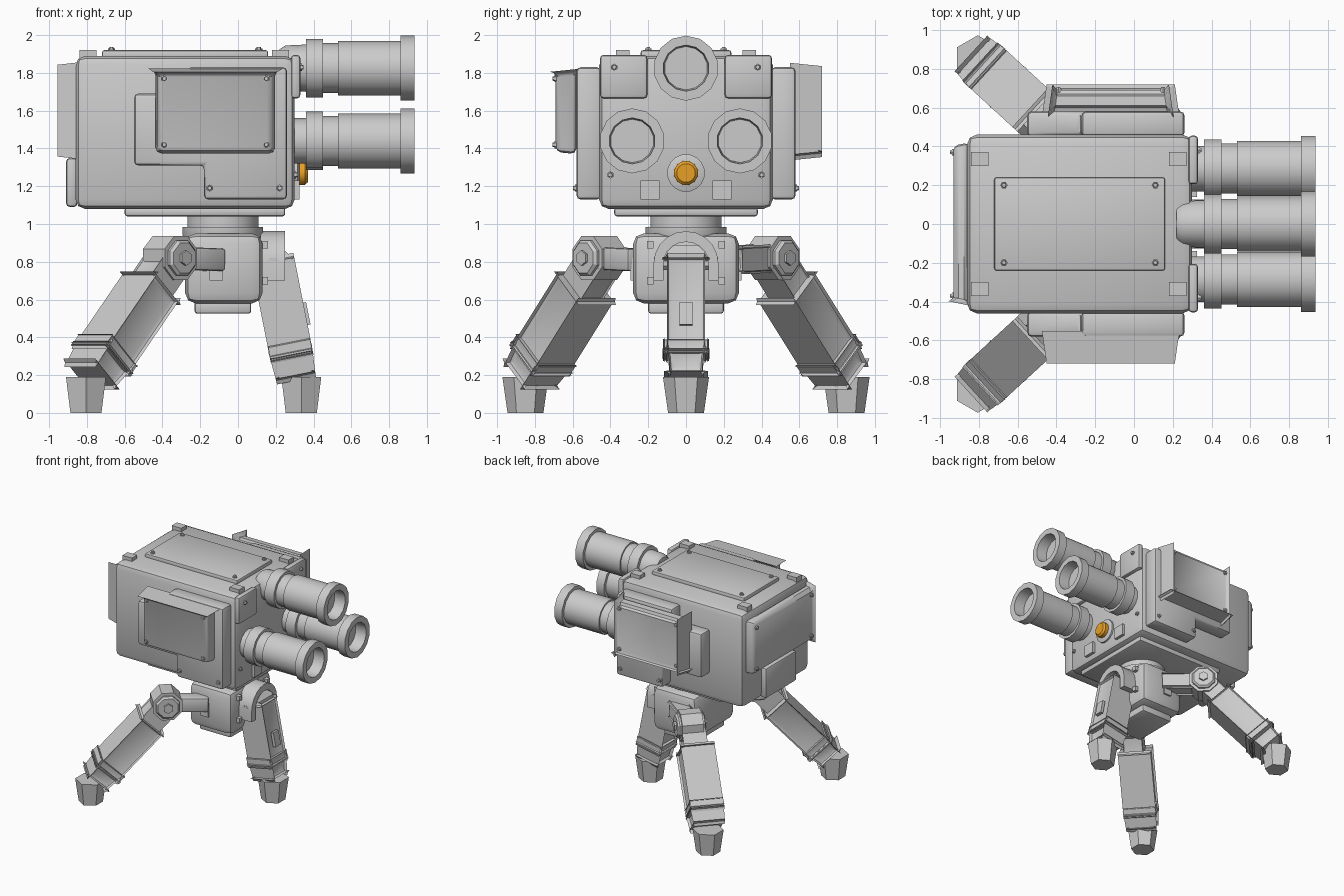
import bpy, bmesh, math
from mathutils import Vector, Matrix

cube = bpy.data.objects.get("Cube")
if cube:
    bpy.data.objects.remove(cube)


def material(name, rgb):
    m = bpy.data.materials.new(name)
    m.use_nodes = True
    m.diffuse_color = (*rgb, 1)
    m.node_tree.nodes["Principled BSDF"].inputs["Base Color"].default_value = (*rgb, 1)
    return m


GREY = material("light grey", (0.6, 0.6, 0.6))
ORANGE = material("amber", (0.8, 0.35, 0.02))
X, Y, Z = Vector((1, 0, 0)), Vector((0, 1, 0)), Vector((0, 0, 1))


def finish(name, bm, mat=GREY, bevel=0, smooth=40):
    if bevel:
        bmesh.ops.bevel(bm, geom=bm.edges[:], offset=bevel, segments=2,
                        profile=0.5, affect='EDGES', clamp_overlap=True)
    bmesh.ops.recalc_face_normals(bm, faces=bm.faces[:])
    mesh = bpy.data.meshes.new(name)
    bm.to_mesh(mesh)
    bm.free()
    mesh.materials.append(mat)
    o = bpy.data.objects.new(name, mesh)
    bpy.context.collection.objects.link(o)
    bpy.ops.object.select_all(action='DESELECT')
    o.select_set(True)
    bpy.context.view_layer.objects.active = o
    bpy.ops.object.shade_smooth_by_angle(angle=math.radians(smooth))
    return o


def frame(loc, z, up):
    """Matrix whose local z points along z and local y along up."""
    z = Vector(z).normalized()
    x = Vector(up).cross(z).normalized()
    y = z.cross(x)
    return Matrix.Translation(loc) @ Matrix((x, y, z)).transposed().to_4x4()


def box(name, loc, size, bevel=0, z=Z, up=Y, taper=1):
    bm = bmesh.new()
    bmesh.ops.create_cube(bm, size=1)
    for v in bm.verts:
        k = taper if v.co.z > 0 else 1
        v.co = Vector((v.co.x * size[0] * k, v.co.y * size[1] * k, v.co.z * size[2]))
    bm.transform(frame(loc, z, up))
    return finish(name, bm, bevel=bevel)


def span(name, lo, hi, bevel=0):
    lo, hi = Vector(lo), Vector(hi)
    return box(name, (lo + hi) / 2, hi - lo, bevel)


def lathe(name, loc, axis, profile, sides=16, up=Z, mat=GREY, smooth=40, turn=0.5):
    """Turned part: profile is (distance along axis, radius) pairs, ends capped."""
    bm = bmesh.new()
    rings = []
    for h, r in profile:
        angles = [2 * math.pi * (i + turn) / sides for i in range(sides)]
        rings.append([bm.verts.new((r * math.cos(a), r * math.sin(a), h)) for a in angles])
    for a, b in zip(rings, rings[1:]):
        for i in range(sides):
            j = (i + 1) % sides
            bm.faces.new((a[i], a[j], b[j], b[i]))
    bm.faces.new(rings[0])
    bm.faces.new(rings[-1])
    bm.transform(frame(loc, axis, up))
    return finish(name, bm, mat, smooth=smooth)


def extrude(name, outline, to3d, offset, bevel=0):
    """Flat outline mapped to space by to3d, then pushed along offset."""
    bm = bmesh.new()
    face = bm.faces.new([bm.verts.new(to3d(a, b)) for a, b in outline])
    new = bmesh.ops.extrude_face_region(bm, geom=[face])["geom"]
    bmesh.ops.translate(bm, vec=offset, verts=[g for g in new if isinstance(g, bmesh.types.BMVert)])
    return finish(name, bm, bevel=bevel)


def bolt(loc, axis):
    up = X if abs(axis.z) > 0.5 else Z
    lathe("bolt", loc, axis, [(-0.01, 0.019), (0.008, 0.019), (0.008, 0.013), (0.018, 0.011)],
          6, up, smooth=20)


# Main housing with top, rear and underside plates
span("housing", (-0.86, -0.46, 1.08), (0.3, 0.46, 1.89), 0.05)
span("top_plate", (-0.72, -0.24, 1.87), (0.16, 0.24, 1.92), 0.012)
box("rear_plate", (-0.89, 0, 1.6), (0.84, 0.46, 0.08), 0.025, -X, Z, 0.96)
box("lower_rear_plate", (-0.88, 0, 1.22), (0.42, 0.26, 0.06), 0.02, -X, Z)
span("underside_plate", (-0.6, -0.38, 1.04), (0.25, 0.38, 1.09), 0.015)
for x in (-0.67, 0.11):
    for y in (-0.2, 0.2):
        bolt((x, y, 1.92), Z)
for x in (-0.795, 0.225):
    for y in (-0.335, 0.335):
        box("top_corner_block", (x, y, 1.895), (0.09, 0.07, 0.05))

# Side armour and muzzle-end fittings, mirrored across y
ARMOUR = [(-0.55, 1.31), (-0.18, 1.31), (-0.18, 1.13), (0.26, 1.13),
          (0.26, 1.83), (-0.27, 1.83), (-0.27, 1.69), (-0.55, 1.69)]
for s in (-1, 1):
    extrude("side_armour", ARMOUR, lambda a, b: (a, s * 0.45, b), Y * s * 0.13, 0.022)
    box("side_cover", (-0.12, s * 0.635, 1.595), (0.64, 0.45, 0.11), 0.03, Y * s, Z, 0.95)
    for x in (-0.39, 0.15):
        for z in (1.42, 1.77):
            bolt((x, s * 0.688, z), Y * s)
    for x in (-0.15, 0.22):
        bolt((x, s * 0.58, 1.19), Y * s)
    for z in (1.42, 1.77):
        bolt((-0.93, s * 0.37, z), -X)
    box("corner_plate", (0.305, s * 0.33, 1.78), (0.25, 0.23, 0.05), 0.018, X, Z)
    bolt((0.33, s * 0.38, 1.83), X)
    bolt((0.3, s * 0.4, 1.26), X)
    box("front_block", (0.305, s * 0.19, 1.18), (0.1, 0.1, 0.04), 0, X, Z)

# Three barrels with hollow muzzles
BARREL = [(0.25, 0.12), (0.36, 0.12), (0.36, 0.155), (0.45, 0.155), (0.45, 0.132),
          (0.53, 0.132), (0.53, 0.145), (0.86, 0.145), (0.86, 0.172), (0.935, 0.172),
          (0.935, 0.122), (0.84, 0.115)]
for y, z in ((-0.285, 1.44), (0.285, 1.44), (0, 1.825)):
    lathe("barrel", (0, y, z), X, BARREL, 14)
lathe("top_barrel_root", (0, 0, 1.825), X, [(0.22, 0.1), (0.25, 0.12), (0.36, 0.125)], 14)

# Amber lamp in its collar
lathe("lamp_collar", (0.28, 0, 1.27), X, [(0, 0.1), (0.035, 0.1), (0.045, 0.07)])
lathe("lamp", (0.3, 0, 1.27), X, [(0, 0.065), (0.055, 0.065), (0.07, 0.05)], 12, mat=ORANGE)

# Turntable and hub
lathe("turntable", (-0.08, 0, 0), Z,
      [(0.9, 0.2), (0.94, 0.215), (0.985, 0.215), (0.985, 0.19), (1.06, 0.19)], 24, Y)
span("hub", (-0.28, -0.28, 0.58), (0.13, 0.28, 0.95), 0.055)
span("hub_base", (-0.23, -0.2, 0.525), (0.07, 0.2, 0.6), 0.015)


def foot(x, y):
    lathe("foot", (x, y, 0), Z, [(0, 0.095), (0.19, 0.122)], 6, Y, smooth=20)


def lower_leg(name, top, end, thick, width):
    """Chamfered shin with collar and rounded ankle running from top to end."""
    top, end = Vector(top), Vector(end)
    d = (end - top).normalized()
    side = d.cross(Z).normalized()
    length = (end - top).length

    def part(label, a, b, grow, bevel, taper=1):
        box(name + label, top + d * (a + b) / 2, (thick + grow, width + grow, b - a),
            bevel, d, side, taper)
    part("_shin", 0, length - 0.09, 0, 0.025)
    part("_collar", length - 0.15, length - 0.08, 0.03, 0.008)
    part("_ankle", length - 0.1, length + 0.02, -0.01, 0.03, 0.9)
    return d, side


# Rear legs, mirrored across y
for s in (-1, 1):
    knuckle = Vector((-0.36, s * 0.46, 0.82))
    knee = Vector((-0.465, s * 0.535, 0.66))
    d, side = lower_leg("rear_leg", knee, (-0.765, s * 0.81, 0.22), 0.21, 0.22)
    side = side if side.x > 0 else -side
    box("rear_thigh", (knuckle + knee) / 2 + d * 0.01, (0.16, 0.16, 0.26), 0.015, d, side)
    lathe("rear_knuckle", knuckle, side, [(-0.085, 0.125), (0.085, 0.125)], 8, smooth=20)
    lathe("knuckle_cap", knuckle, side, [(-0.11, 0.09), (-0.1, 0.1), (0.1, 0.1), (0.115, 0.085)],
          8, smooth=20)
    lathe("knuckle_pin", knuckle, side, [(-0.13, 0.04), (0.13, 0.04)], 6, smooth=20)
    root = Vector((-0.1, s * 0.26, 0.81))
    box("rear_arm", (root + knuckle) / 2, (0.12, 0.12, (knuckle - root).length), 0.015,
        knuckle - root, Z)
    box("arm_mount", (-0.115, s * 0.28, 0.76), (0.07, 0.12, 0.03), 0, Y * s, Z)
    foot(-0.805, s * 0.85)

# Front leg with arched bracket, pin and step
d, side = lower_leg("front_leg", (0.185, 0, 0.8), (0.3, 0, 0.22), 0.18, 0.2)
lathe("front_hip", (0.185, 0, 0.81), Y, [(-0.1, 0.085), (0.1, 0.085)], 8, smooth=20)
lathe("front_hip_pin", (0.185, 0, 0.79), Y, [(-0.17, 0.035), (0.17, 0.035)], 8, smooth=20)
box("front_arm", (0.12, 0, 0.79), (0.16, 0.16, 0.14), 0.015)
arc = [math.pi * i / 10 for i in range(11)]
ARCH = [(0.172 * math.cos(a), 0.79 + 0.172 * math.sin(a)) for a in arc]
ARCH += [(-0.172, 0.7), (-0.12, 0.7)]
ARCH += [(0.12 * math.cos(a), 0.79 + 0.115 * math.sin(a)) for a in reversed(arc)]
ARCH += [(0.12, 0.7), (0.172, 0.7)]
extrude("front_bracket", ARCH, lambda a, b: (0.12, a, b), X * 0.13)
for y in (-0.19, 0.19):
    for z in (0.7, 0.89):
        box("bracket_lug", (0.135, y, z), (0.05, 0.035, 0.04))
box("front_step", (0.36, 0, 0.525), (0.12, 0.07, 0.025), 0, d.cross(side) * -1, side)
foot(0.335, 0)
